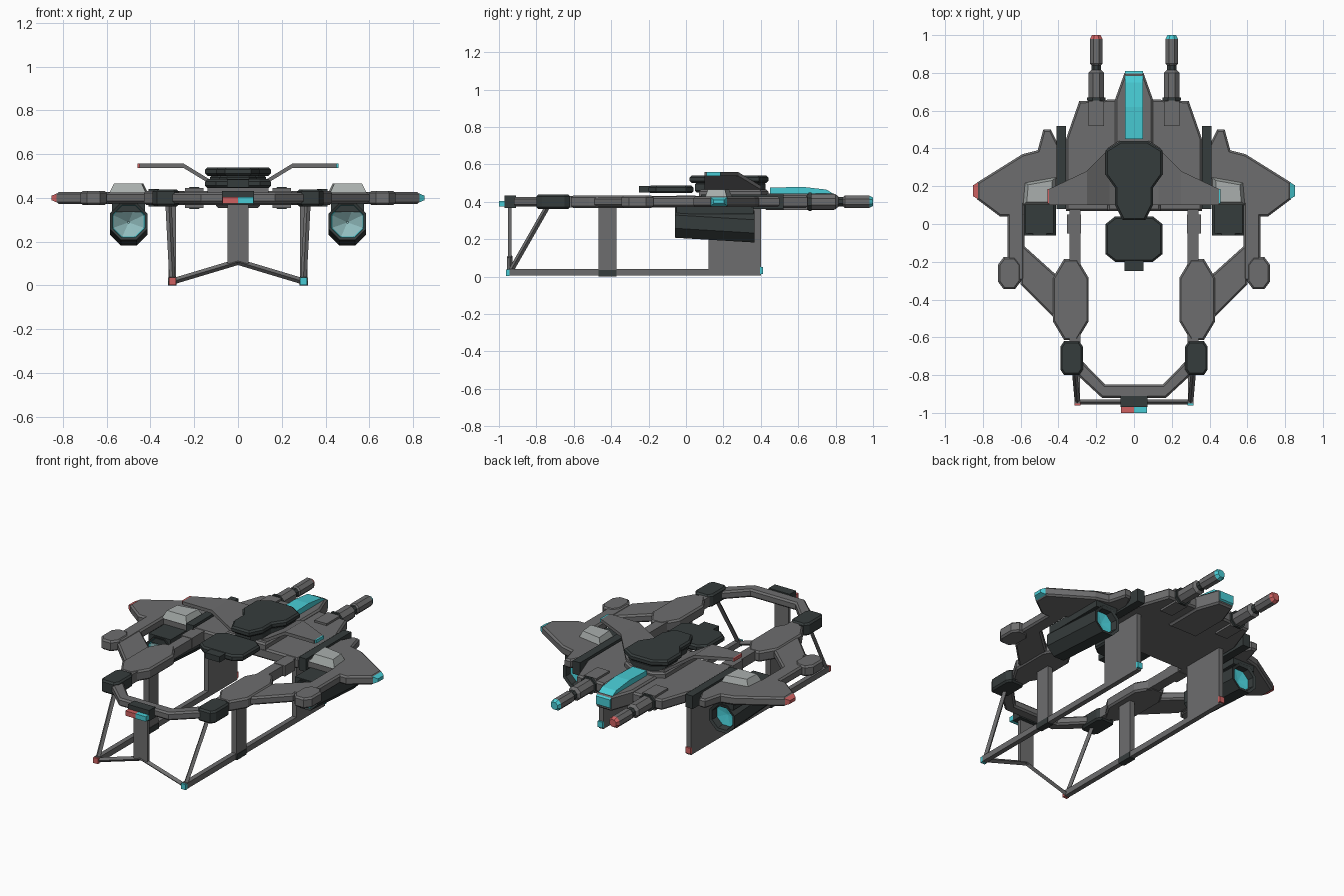
import bpy, bmesh, math
from mathutils import Vector

cube = bpy.data.objects.get("Cube")
if cube:
    bpy.data.objects.remove(cube, do_unlink=True)

DECK = .4      # height of the hull's middle plane
FRAME_X = .3   # sideways position of the lower frame
CANNON_X = .2
ENGINE_X = .5


def material(name, red, green, blue):
    mat = bpy.data.materials.new(name)
    mat.use_nodes = True
    mat.diffuse_color = (red, green, blue, 1)
    shader = mat.node_tree.nodes["Principled BSDF"]
    shader.inputs["Base Color"].default_value = mat.diffuse_color
    return mat


GREY = material("hull grey", .155, .155, .157)
DARK = material("dark grey", .036, .045, .045)
PALE = material("pale grey", .4, .43, .42)
CYAN = material("cyan", .065, .6, .66)
RED = material("red", .62, .12, .12)
LENS = material("lens teal", .3, .54, .55)


def loft(name, loops, mats, mirror=False, chamfer=0):
    """Skin closed loops of points; mats is one material or one per segment."""
    bm = bmesh.new()
    rings = [[bm.verts.new(point) for point in loop] for loop in loops]
    if not isinstance(mats, list):
        mats = [mats] * (len(loops) - 1)
    palette = list(dict.fromkeys(mats))
    for lower, upper, mat in zip(rings, rings[1:], mats):
        for i in range(len(lower)):
            face = bm.faces.new((lower[i - 1], lower[i], upper[i], upper[i - 1]))
            face.material_index = palette.index(mat)
    caps = [bm.faces.new(rings[0]), bm.faces.new(rings[-1])]
    for cap, mat in zip(caps, (mats[0], mats[-1])):
        cap.material_index = palette.index(mat)
    bmesh.ops.recalc_face_normals(bm, faces=bm.faces)
    bm.normal_update()
    if chamfer:
        for cap in caps:
            bmesh.ops.inset_region(bm, faces=[cap], thickness=chamfer, depth=chamfer,
                                   use_even_offset=True)
    mesh = bpy.data.meshes.new(name)
    bm.to_mesh(mesh)
    bm.free()
    for mat in palette:
        mesh.materials.append(mat)
    part = bpy.data.objects.new(name, mesh)
    bpy.context.collection.objects.link(part)
    if mirror:
        part.modifiers.new("mirror", 'MIRROR')
    return part


def plate(name, outline, mat=GREY, z=DECK, height=.065, chamfer=.01, mirror=False):
    """Flat plate from a plan outline, with chamfered top and bottom rims."""
    half = height / 2 - chamfer
    loops = [[(x, y, level) for x, y in outline] for level in (z - half, z + half)]
    return loft(name, loops, mat, mirror, chamfer)


def both(half):
    """Complete a half outline given on the left side."""
    return half + [(-x, y) for x, y in reversed(half)]


def cut_rectangle(x, y, width, length, cut_x, cut_y):
    """Plan rectangle with its four corners cut off."""
    w, l = width / 2, length / 2
    right = [(w - cut_x, -l), (w, cut_y - l), (w, l - cut_y), (w - cut_x, l)]
    return [(x + dx, y + dy) for dx, dy in both(right)]


def box(name, centre, size, mat=GREY, mirror=False):
    x, y, z = centre
    outline = cut_rectangle(x, y, size[0], size[1], 0, 0)[::2]
    w, l = size[0] / 2, size[1] / 2
    outline = [(x - w, y - l), (x + w, y - l), (x + w, y + l), (x - w, y + l)]
    return plate(name, outline, mat, z, size[2], 0, mirror)


def bar(name, start, end, width, mirror=True):
    """Square rod between two points."""
    start, end = Vector(start), Vector(end)
    turn = (end - start).to_track_quat('Z', 'Y')
    square = [Vector((math.cos(k * math.pi / 2), math.sin(k * math.pi / 2), 0)) for k in range(4)]
    loops = [[p + turn @ corner * width * math.sqrt(.5) for corner in square]
             for p in (start, end)]
    return loft(name, loops, GREY, mirror)


def tube(name, x, z, stations, mats, slope=0, mirror=False):
    """Octagonal body along y from (y, radius) stations; slope tilts its axis."""
    angles = [(k + .5) * math.pi / 4 for k in range(8)]
    loops = [[(x + r * math.cos(a), y, z + slope * y + r * math.sin(a)) for a in angles]
             for y, r in stations]
    return loft(name, loops, mats, mirror)


# Central hull, nose and canopy
plate("hull", both([(.36, .07), (.36, .45), (.29, .65), (.1, .66)]))
plate("nose", both([(.1, .42), (.1, .66), (.05, .8)]), height=.09)
canopy_side = [(.45, .43), (.45, .475), (.62, .48), (.75, .465), (.81, .43),
               (.81, .38), (.78, .36), (.77, .43)]
loft("canopy", [[(x, y, z) for y, z in canopy_side] for x in (-.048, .048)], CYAN)
plate("spine", both([(.14, .07), (.14, .4), (.08, .44)]), z=.44, height=.05)
box("hull_side_strip", (.385, .3, DECK), (.05, .44, .08), DARK, True)

# Outer wings with booms, rear pods, diagonal braces and covers
plate("wing", [(.4, .42), (.44, .5), (.48, .5), (.51, .39), (.59, .37), (.83, .22),
               (.83, .13), (.71, .04), (.58, .04), (.58, .1), (.4, .1)],
      height=.055, mirror=True)
plate("wing_boom", cut_rectangle(.625, -.1, .09, .4, 0.01, .01), height=.055, mirror=True)
plate("wing_pod", cut_rectangle(.66, -.26, .12, .17, .03, .04), mirror=True)
plate("wing_brace", [(.6, -.1), (.6, -.32), (.4, -.52), (.4, -.28)], height=.05, mirror=True)


def cover_loop(inset, z):
    corners = [(.59, .1), (.42, .1), (.41, .25), (.58, .22)]
    middle_x, middle_y = ENGINE_X, .17
    return [(middle_x + (x - middle_x) * inset, middle_y + (y - middle_y) * inset, z)
            for x, y in corners]


loft("wing_cover", [cover_loop(1, .42), cover_loop(.75, .465)], PALE, True)

# Long arms, joint pods and the front ring
box("arm", (.312, -.3, DECK), (.06, .8, .06), mirror=True)
box("arm_collar", (.318, 0, DECK), (.075, .1, .065), mirror=True)
plate("arm_armour", cut_rectangle(.335, -.4, .19, .43, .06, .1), mirror=True)
plate("joint_pod", cut_rectangle(.33, -.71, .12, .18, .02, .03), DARK, height=.077, mirror=True)
ring_outer = both([(.3, -.8), (.17, -.92)])
ring_inner = [(x * .9, y + .07) for x, y in reversed(ring_outer)]
plate("front_ring", ring_outer + ring_inner, height=.05)
box("front_block", (0, -.94, DECK), (.144, .06, .065), DARK)

# Upper body, gull wings and tail plate
body = [(.06, .02), (.1, .1), (.1, .19), (.15, .26), (.15, .39), (.07, .44)]
plate("upper_body", both(body), DARK, z=.52, height=.038)
plate("upper_body_base", both([(x * .85, y * .9 + .03) for x, y in body]), DARK,
      z=.477, height=.055)
plate("tail_plate", cut_rectangle(0, -.08, .3, .24, .05, .04), DARK, z=.466, height=.04)
box("tail_tip", (0, -.2, .466), (.1, .1, .035), DARK)
gull_sections = [(.06, .445, .4), (.13, .475, .4), (.25, .548, .28), (.45, .548, .185)]
loft("gull_wing", [[(x, .1, z - .01), (x, rear, z - .01), (x, rear, z + .01), (x, .1, z + .01)]
                   for x, z, rear in gull_sections], GREY, True)

# Hanging engines with recessed lenses
tube("engine", ENGINE_X, .29,
     [(.02, .005), (-.04, .074), (-.055, .08), (-.06, .093),
      (.365, .093), (.36, .075), (.32, .07), (.31, .005)],
     [LENS, CYAN, DARK, DARK, DARK, DARK, CYAN], slope=-.06, mirror=True)
box("engine_pylon", (ENGINE_X, .155, .36), (.15, .41, .05), DARK, True)

# Lower frame
box("frame_rail", (FRAME_X, -.275, .022), (.03, 1.35, .035), mirror=True)
box("frame_panel", (FRAME_X, .26, .2), (.03, .28, .36), mirror=True)
box("frame_column", (FRAME_X, -.42, .2), (.035, .095, .36), mirror=True)
box("column_foot", (FRAME_X, -.42, .018), (.04, .095, .036), DARK, True)
bar("frame_strut", (FRAME_X, -.94, .025), (.318, -.74, .375), .02)
bar("frame_crossbar", (FRAME_X, -.942, .018), (0, -.942, .108), .02)
box("front_column", (0, -.942, .24), (.096, .02, .28))

# Cannons and marker lamps, cyan on the left and red on the right
barrel = [(.52, .046), (.655, .046), (.655, .054), (.67, .054), (.67, .044), (.8, .044),
          (.815, .028), (.84, .028), (.85, .036), (.98, .036), (1, .024)]
barrel_colours = [GREY, DARK, DARK, DARK, GREY, GREY, DARK, GREY, GREY]
lamps = [("gull_lamp", (.452, .147, .548), (.013, .075, .02)),
         ("frame_front_lamp", (FRAME_X, -.953, .02), (.032, .018, .034)),
         ("frame_rear_lamp", (FRAME_X, .403, .033), (.034, .016, .036)),
         ("front_lamp", (.035, -.985, .39), (.07, .03, .03))]
for side, sign, lamp in (("left", 1, CYAN), ("right", -1, RED)):
    tube(side + "_cannon", sign * CANNON_X, DECK, barrel, barrel_colours + [lamp])
    box(side + "_cannon_mount", (sign * CANNON_X, .585, DECK), (.084, .13, .09))
    tip_sections = [(.825, .045, .022), (.853, .028, .01)]
    loft(side + "_wingtip_lamp",
         [[(sign * x, .176 + a * length, DECK + b * height)
           for a, b in ((-1, -1), (1, -1), (1, 1), (-1, 1))]
          for x, length, height in tip_sections], lamp)
    for name, (x, y, z), size in lamps:
        box(side + "_" + name, (sign * x, y, z), size, lamp)
